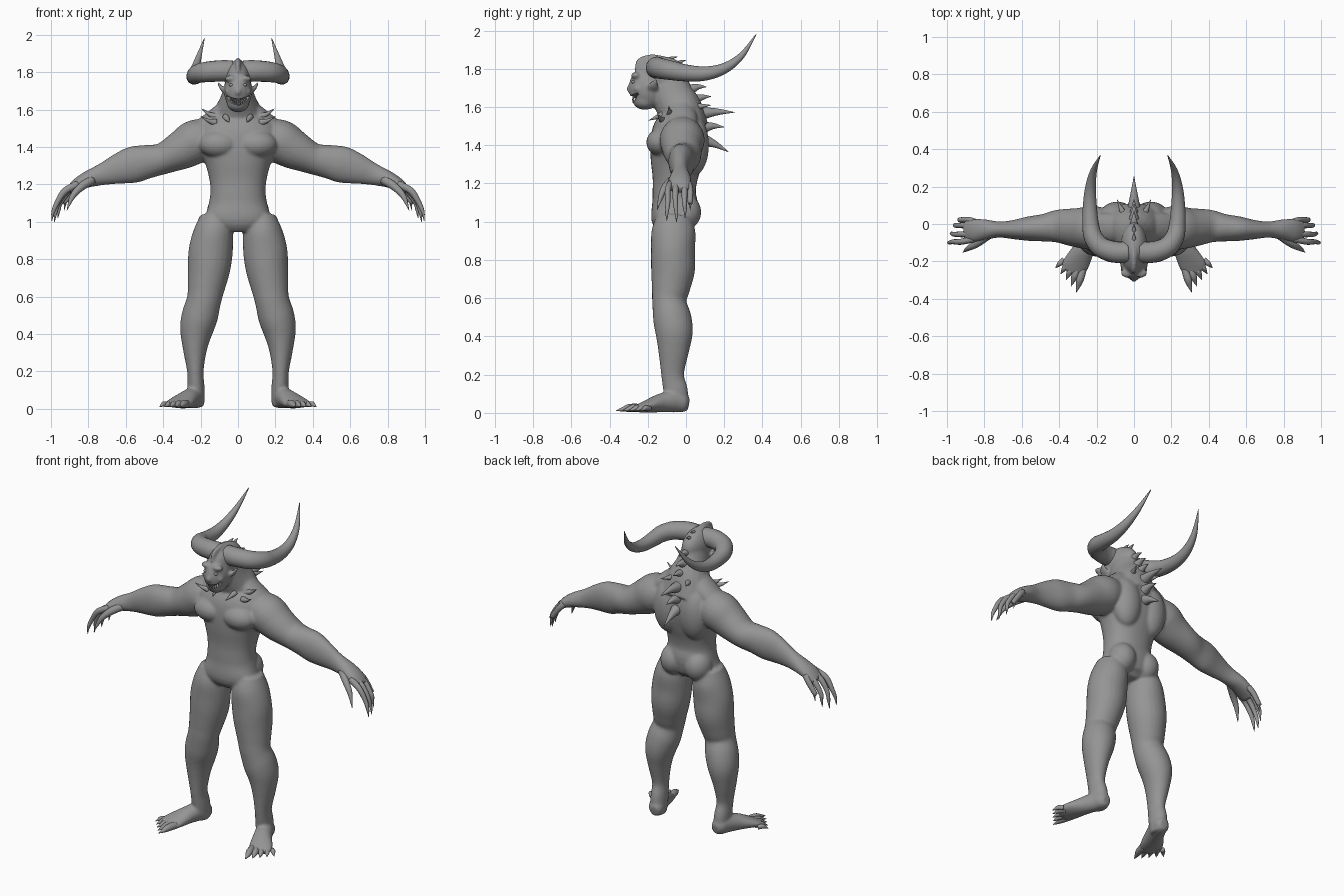
import bpy, bmesh, math
from mathutils import Vector, Matrix

skin = bpy.data.materials.new("grey_skin")
skin.diffuse_color = (0.3, 0.3, 0.3, 1)
X, Y, Z = Vector((1, 0, 0)), Vector((0, 1, 0)), Vector((0, 0, 1))


def spline(pts, sub):
    """Catmull-Rom through stations of any length"""
    out, n = [], len(pts)
    for i in range(n - 1):
        p = [pts[max(i - 1, 0)], pts[i], pts[i + 1], pts[min(i + 2, n - 1)]]
        for k in range(sub):
            t = k / sub
            out.append([0.5 * (2 * b + (c - a) * t + (2 * a - 5 * b + 4 * c - d) * t * t
                               + (3 * b - a - 3 * c + d) * t ** 3) for a, b, c, d in zip(*p)])
    return out + [list(pts[-1])]


def tube(bm, pts, ref=X, s=1, segs=20, sub=4, power=2.0):
    """Loft of (x, y, z, radius along ref, radius across) stations; s mirrors x"""
    st = spline([(p[0] * s, *p[1:]) for p in pts], sub)
    cen = [Vector(p[:3]) for p in st]
    rings = []
    for i, p in enumerate(st):
        t = (cen[min(i + 1, len(st) - 1)] - cen[max(i - 1, 0)]).normalized()
        u = (ref - t * ref.dot(t)).normalized()
        v = t.cross(u)
        ring = []
        for k in range(segs):
            c, q = math.cos(math.tau * k / segs), math.sin(math.tau * k / segs)
            cu = math.copysign(abs(c) ** (2 / power), c) * max(p[3], 0.001)
            cv = math.copysign(abs(q) ** (2 / power), q) * max(p[4], 0.001)
            ring.append(bm.verts.new(cen[i] + u * cu + v * cv))
        rings.append(ring)
    for a, b in zip(rings, rings[1:]):
        for k in range(segs):
            j = (k + 1) % segs
            bm.faces.new((a[k], a[j], b[j], b[k]))
    bm.faces.new(rings[0][::-1])
    bm.faces.new(rings[-1])


def ball(bm, loc, rad):
    bmesh.ops.create_uvsphere(bm, u_segments=24, v_segments=14, radius=1,
                              matrix=Matrix.LocRotScale(Vector(loc), None, Vector(rad)))


def spike(bm, base, tip, r, s=1, bend=0.0):
    mid = [(a + b) / 2 for a, b in zip(base, tip)]
    mid[2] -= bend
    tube(bm, [(*base, r, r), (*mid, r * 0.5, r * 0.5), (*tip, 0.001, 0.001)],
         Vector((0.3, 0.2, 0.93)), s, 10, 4)


def finish(name, bm):
    bmesh.ops.recalc_face_normals(bm, faces=bm.faces)
    me = bpy.data.meshes.new(name)
    bm.to_mesh(me)
    bm.free()
    me.materials.append(skin)
    for f in me.polygons:
        f.use_smooth = True
    ob = bpy.data.objects.new(name, me)
    bpy.context.collection.objects.link(ob)
    return ob


# --- body: overlapping muscle masses fused into one skin ---
bm = bmesh.new()
tube(bm, [(0, -.07, .95, .10, .07), (0, -.072, 1.0, .175, .11), (0, -.058, 1.08, .16, .12),
          (0, -.062, 1.15, .148, .113), (0, -.058, 1.22, .152, .117), (0, -.05, 1.31, .175, .135),
          (0, -.042, 1.4, .215, .145), (0, -.035, 1.48, .22, .14), (0, -.028, 1.55, .17, .11),
          (0, -.03, 1.59, .1, .08)], power=2.2, segs=32)
tube(bm, [(0, 0, 1.48, .17, .12), (0, -.03, 1.58, .135, .118), (0, -.07, 1.66, .095, .11),
          (0, -.1, 1.75, .068, .1)])
# skull, face, jaw, brow, nose
ball(bm, (0, -.13, 1.765), (.073, .14, .1))
ball(bm, (0, -.2, 1.70), (.075, .1, .11))
ball(bm, (0, -.215, 1.635), (.06, .065, .05))
ball(bm, (0, -.295, 1.695), (.016, .016, .022))
tube(bm, [(0, -.26, 1.79, .006, .012), (0, -.24, 1.84, .014, .018), (0, -.17, 1.862, .016, .014),
          (0, -.08, 1.845, .01, .012)])
LEG = [(.12, -.06, 1.03, .08, .09), (.13, -.065, .95, .105, .115), (.145, -.068, .85, .118, .115),
       (.155, -.068, .75, .114, .115), (.17, -.08, .65, .1, .1), (.182, -.088, .58, .092, .089),
       (.203, -.073, .5, .097, .1), (.222, -.062, .42, .089, .098), (.23, -.065, .32, .065, .08),
       (.228, -.07, .2, .044, .06), (.225, -.055, .12, .046, .064), (.222, -.045, .05, .044, .06),
       (.222, -.045, .012, .038, .052)]
FOOT = [(.217, .015, .045, .025, .03), (.22, -.01, .05, .045, .048), (.235, -.06, .06, .05, .058),
        (.265, -.13, .052, .056, .05), (.297, -.19, .038, .068, .036), (.322, -.235, .027, .07, .024),
        (.335, -.262, .022, .055, .016)]
ARM = [(.14, -.02, 1.44, .1, .1), (.22, -.02, 1.43, .118, .118), (.30, -.02, 1.385, .106, .106),
       (.40, -.012, 1.338, .09, .084), (.48, -.02, 1.322, .074, .09), (.56, -.025, 1.305, .066, .098),
       (.64, -.03, 1.282, .052, .082), (.72, -.03, 1.255, .043, .06), (.80, -.03, 1.228, .056, .045),
       (.86, -.035, 1.198, .062, .034), (.905, -.037, 1.165, .052, .02)]
for s in (1, -1):
    tube(bm, LEG, X, s, 24)
    tube(bm, FOOT, X, s, 24)
    tube(bm, ARM, Y, s, 24)
    ball(bm, (.1 * s, -.125, 1.415), (.11, .083, .075))      # chest
    ball(bm, (.09 * s, .04, 1.4), (.095, .08, .16))          # back muscle
    ball(bm, (.085 * s, -.01, 1.05), (.082, .09, .095))      # buttock
    ball(bm, (.045 * s, -.25, 1.695), (.026, .025, .022))    # cheekbone
    ball(bm, (.036 * s, -.262, 1.765), (.036, .026, .018))   # brow
    tube(bm, [(.05, -.03, 1.6, .06, .07), (.14, -.02, 1.535, .055, .08),
              (.24, -.02, 1.46, .05, .07)], Z, s)            # trapezius
    # ear
    tube(bm, [(.06, -.175, 1.69, .028, .014), (.085, -.17, 1.71, .03, .011),
              (.108, -.155, 1.745, .006, .006)], Y, s)
body = finish("body", bm)

# grinning mouth cutter
arc = lambda x: (x, -.285 + 14 * x * x, 1.638 + 12 * x * x)
bm = bmesh.new()
tube(bm, [(*arc(x), h, .026) for x, h in
          ((-.053, .004), (-.035, .014), (0, .019), (.035, .014), (.053, .004))], Z)
cutter = finish("mouth_cutter", bm)
cutter.hide_render = True

m = body.modifiers.new("fuse", 'REMESH')
m.mode, m.voxel_size = 'VOXEL', 0.0075
m = body.modifiers.new("soften", 'SMOOTH')
m.factor, m.iterations = 0.5, 9
m = body.modifiers.new("mouth", 'BOOLEAN')
m.operation, m.solver, m.object = 'DIFFERENCE', 'EXACT', cutter
bpy.context.view_layer.update()
baked = bpy.data.meshes.new_from_object(body.evaluated_get(bpy.context.evaluated_depsgraph_get()))
body.modifiers.clear()
body.data = baked
baked.materials.clear()
baked.materials.append(skin)
for f in baked.polygons:
    f.use_smooth, f.material_index = True, 0
bpy.data.objects.remove(cutter)

# --- teeth and eyes ---
bm = bmesh.new()
for i in range(9):
    x, y, z = arc(-.04 + .01 * i)
    h = .017 - 5 * x * x
    spike(bm, (x, y + .01, z + h), (x, y + .004, z - .004), .0055)
    spike(bm, (x + .004, y + .01, z - h), (x + .004, y + .004, z + .003), .005)
finish("teeth", bm)
bm = bmesh.new()
for s in (1, -1):
    ball(bm, (.034 * s, -.275, 1.731), (.015, .012, .009))
finish("eyes", bm)

# --- horns ---
HORN = [(.03, -.15, 1.805, .058), (.10, -.15, 1.806, .057), (.175, -.125, 1.80, .054),
        (.218, -.07, 1.79, .05), (.232, .0, 1.778, .044), (.236, .1, 1.775, .037),
        (.232, .2, 1.802, .028), (.214, .29, 1.868, .017), (.18, .367, 1.98, .002)]
for s, side in ((1, "left"), (-1, "right")):
    bm = bmesh.new()
    tube(bm, [(*p, p[3]) for p in HORN], Z, s, 20, 5)
    finish(side + "_horn", bm)

# --- fingers with claws: base y, knuckle y, tip ---
FINGERS = [(-.08, -.095, (.995, -.1, 1.005)), (-.05, -.055, (.982, -.05, .998)),
           (-.015, -.008, (.963, -.005, 1.02)), (.012, .022, (.93, .022, 1.06))]
for s, side in ((1, "left"), (-1, "right")):
    bm = bmesh.new()
    for by, ky, tip in FINGERS:
        dx = (tip[0] - .995) * .6
        tube(bm, [(.855, by, 1.2, .018, .02), (.925 + dx, ky, 1.165, .016, .018),
                  (.968 + dx * .9, ky, 1.1, .013, .014),
                  (tip[0] - .006, tip[1], tip[2] + .045, .009, .009), (*tip, .001, .001)], Y, s, 12)
    tube(bm, [(.78, -.06, 1.225, .024, .026), (.84, -.105, 1.185, .02, .021),
              (.885, -.13, 1.135, .014, .015), (.915, -.152, 1.06, .001, .001)], Y, s, 12)
    finish(side + "_fingers", bm)

    # toes with claws
    bm = bmesh.new()
    for i in range(5):
        f = i / 4
        b = Vector((.272, -.235, .026)).lerp(Vector((.375, -.19, .022)), f)
        t = Vector((.308, -.365, .012)).lerp(Vector((.42, -.235, .01)), f)
        r = .021 - .007 * f
        q, w = b.lerp(t, .45), b.lerp(t, .72)
        tube(bm, [(*b, r, r), (q.x, q.y, .026, r, r), (w.x, w.y, .019, r * .65, r * .6),
                  (*t, .001, .001)], X, s, 12)
    finish(side + "_toes", bm)

# --- spikes on head, spine and collar ---
bm = bmesh.new()
for base, tip, r in [((0, -.1, 1.835), (0, -.045, 1.862), .018), ((0, -.06, 1.81), (0, .0, 1.845), .02),
                     ((0, -.01, 1.75), (0, .07, 1.755), .025), ((0, .02, 1.69), (0, .107, 1.705), .03),
                     ((0, .03, 1.63), (0, .132, 1.655), .034), ((0, .05, 1.56), (0, .255, 1.572), .042),
                     ((0, .08, 1.49), (0, .2, 1.495), .036), ((0, .08, 1.43), (0, .222, 1.365), .038)]:
    spike(bm, base, tip, r, 1, -.008)
finish("spine_spikes", bm)
bm = bmesh.new()
for s in (1, -1):
    spike(bm, (.11, -.08, 1.56), (.195, -.09, 1.605), .024, s, .008)
    spike(bm, (.12, -.12, 1.53), (.2, -.15, 1.565), .02, s, .006)
    spike(bm, (.065, -.12, 1.56), (.045, -.195, 1.53), .02, s)
    spike(bm, (.05, .04, 1.6), (.09, .13, 1.61), .024, s)
finish("collar_spikes", bm)
